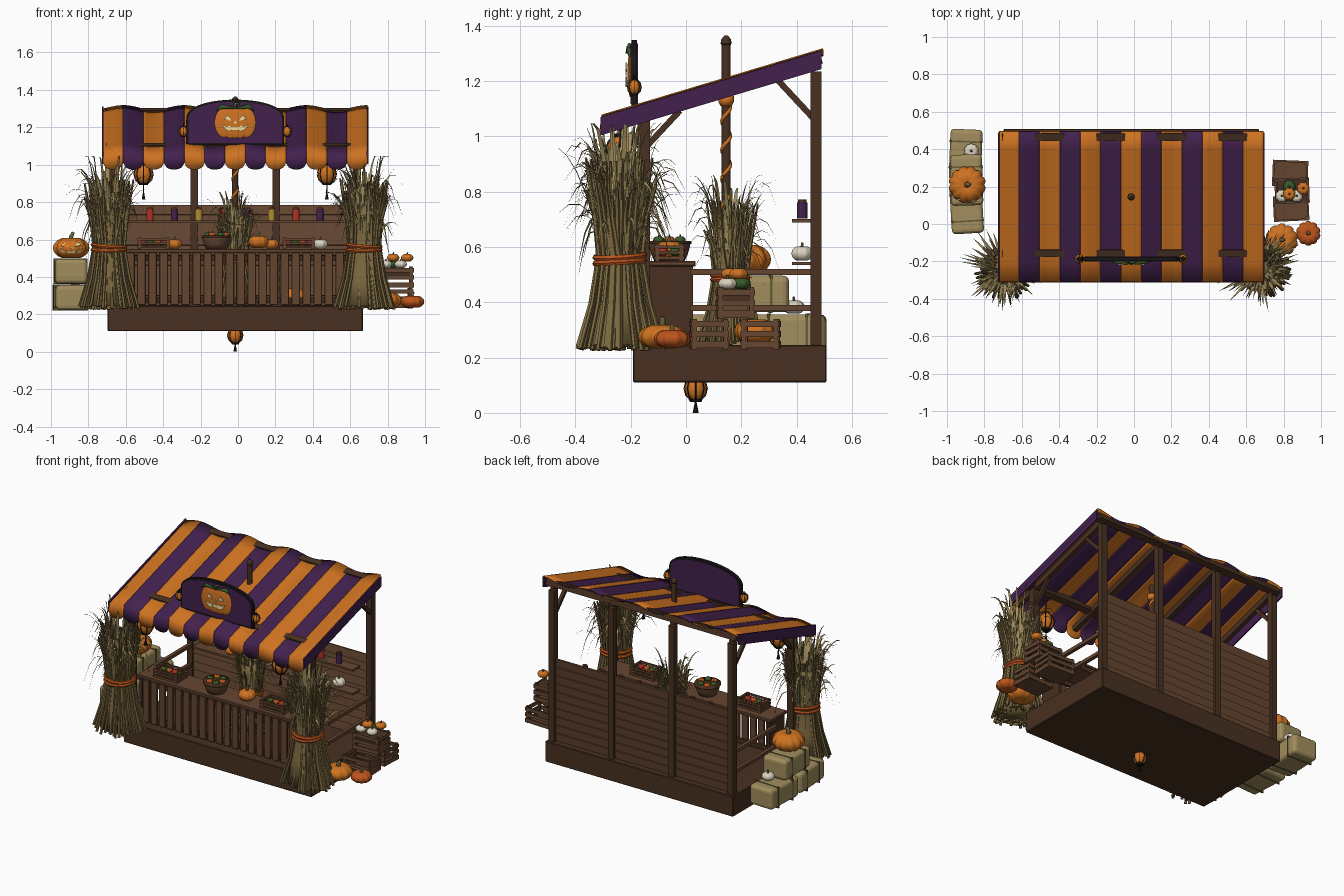
import bpy, bmesh, math, random
from mathutils import Matrix, Vector

if "Cube" in bpy.data.objects:
    bpy.data.objects.remove(bpy.data.objects["Cube"])
random.seed(7)
CX = -0.015
COL = dict(orange=(.62, .17, .015), purple=(.055, .015, .075), wood=(.13, .06, .03), dark=(.065, .03, .015),
           black=(.01, .008, .008), hay=(.36, .27, .11), straw=(.2, .14, .05), leaf=(.13, .11, .04),
           green=(.04, .1, .02), white=(.7, .65, .52), cream=(.9, .7, .35), red=(.45, .03, .02),
           deep=(.5, .09, .012), mustard=(.45, .28, .03))
MAT = {}
for k, c in COL.items():
    MAT[k] = bpy.data.materials.new(k)
    MAT[k].diffuse_color = (*c, 1)

def make(name, bm, mats, smooth=False, normals=True):
    if normals:
        bmesh.ops.recalc_face_normals(bm, faces=bm.faces)
    for f in bm.faces:
        f.smooth = smooth
    me = bpy.data.meshes.new(name)
    bm.to_mesh(me)
    bm.free()
    ob = bpy.data.objects.new(name, me)
    bpy.context.collection.objects.link(ob)
    for m in mats.split():
        me.materials.append(MAT[m])
    return ob

def boxes(name, mat, items, base=Matrix(), bevel=0, seg=1):
    """items: centre, size, optional x rotation"""
    bm = bmesh.new()
    for it in items:
        rx = it[6] if len(it) > 6 else 0
        bmesh.ops.create_cube(bm, size=1, matrix=base @ Matrix.Translation(it[:3])
                              @ Matrix.Rotation(rx, 4, 'X') @ Matrix.Diagonal((*it[3:6], 1)))
    ob = make(name, bm, mat)
    if bevel:
        b = ob.modifiers.new('bevel', 'BEVEL')
        b.width, b.segments = bevel, seg
    return ob

def tube(bm, pts, radii, n=5):
    rings = []
    for i, p in enumerate(pts):
        d = (Vector(pts[min(i + 1, len(pts) - 1)]) - Vector(pts[max(i - 1, 0)])).normalized()
        a = d.cross(Vector((1, 0, 0)) if abs(d.x) < .8 else Vector((0, 1, 0))).normalized()
        b = d.cross(a)
        rings.append([bm.verts.new(Vector(p) + radii[i] * (a * math.cos(t) + b * math.sin(t)))
                      for t in (2 * math.pi * k / n for k in range(n))])
    for r, s in zip(rings, rings[1:]):
        for k in range(n):
            bm.faces.new((r[k], r[(k + 1) % n], s[(k + 1) % n], s[k]))
    bm.faces.new(rings[0])
    bm.faces.new(rings[-1])

def tubes(name, mat, lst, n=8, smooth=True):
    bm = bmesh.new()
    for pts, radii in lst:
        tube(bm, pts, radii, n)
    return make(name, bm, mat, smooth)

def pumpkin(name, x, y, z, r, h, mat='orange', ribs=10):
    """z is the bottom, h the height"""
    bm = bmesh.new()
    bmesh.ops.create_uvsphere(bm, u_segments=ribs * 4, v_segments=12, radius=1)
    for v in bm.verts:
        q = math.hypot(v.co.x, v.co.y)
        k = 1 - .1 * (1 - abs(math.sin(ribs / 2 * math.atan2(v.co.y, v.co.x)))) ** 1.5
        dip = .3 * math.exp(-(q / .3) ** 2) * (1 if v.co.z > 0 else -1)
        v.co = Vector((x + v.co.x * r * k, y + v.co.y * r * k, z + h / 2 + (v.co.z - dip) * h / 2))
    make(name, bm, mat, True)
    tubes(name + '_stem', 'leaf', [([(x, y, z + h * .8), (x, y, z + h), (x + r * .12, y, z + h + r * .22)],
                                    [r * .2, r * .12, r * .1])], 6)

def face(name, x, y, z, rx, rz, curve, mat):
    """carved eyes, nose and grin on a rounded or flat front"""
    polys = [[(s * .18, .12), (s * .55, .2), (s * .36, .5)] for s in (-1, 1)] + [[(-.09, -.06), (.09, -.06), (0, .14)]]
    top = [(-.65, -.1), (-.4, -.24), (-.28, -.18), (-.2, -.28), (.2, -.28), (.28, -.18), (.4, -.24), (.65, -.1)]
    low = [(-.65, -.14), (-.46, -.44), (-.28, -.55), (-.14, -.46), (.14, -.46), (.28, -.55), (.46, -.44), (.65, -.14)]
    polys += [[top[i], top[i + 1], low[i + 1], low[i]] for i in range(7)]
    bm = bmesh.new()
    for p in polys:
        bm.faces.new([bm.verts.new((x + u * rx, y - curve * math.sqrt(1 - u * u - v * v), z + v * rz)) for u, v in p])
    ob = make(name, bm, mat)
    ob.modifiers.new('thick', 'SOLIDIFY').thickness = .006

def lantern(name, x, y, z, r, drop, top):
    bm = bmesh.new()
    bmesh.ops.create_uvsphere(bm, u_segments=16, v_segments=10, radius=r,
                              matrix=Matrix.Translation((x, y, z)) @ Matrix.Diagonal((.93, .93, 1.1, 1)))
    make(name + '_glass', bm, 'orange', True)
    parts = [([(x, y, z + s * r * .9), (x, y, z + s * r * 1.15)], [r * .6, r * .5]) for s in (-1, 1)]
    for k in range(8):
        a = k * math.pi / 4
        parts.append(([(x + math.cos(a) * r * math.cos(t), y + math.sin(a) * r * math.cos(t), z + 1.12 * r * math.sin(t))
                       for t in (-1.1, -.55, 0, .55, 1.1)], [r * .05] * 5))
    parts.append(([(x, y, z + r), (x, y, top)], [.003, .003]))
    if drop:
        parts.append(([(x, y, z - r), (x, y, z - drop + .035), (x, y, z - drop)], [.003, .004, .011]))
    tubes(name + '_frame', 'black', parts, 6, False)

def bundle(name, x, y, z0, s, stalks, leaves):
    R = random.uniform
    def at(a, r, z):
        return (x + r * s * math.cos(a), y + r * s * math.sin(a), z0 + z * s)
    lst = []
    for _ in range(stalks):
        a, f = R(0, 6.283), math.sqrt(R(.1, 1))
        b = a + R(-.3, .3)
        lst.append(([at(a, .165 * f, R(0, .02)), at(a, .115 * f, .17), at(a, .085 * f, .34),
                     at(b, .1 * f, .48), at(b, .135 * f, R(.55, .7))], [.0085 * s] * 4 + [.005 * s]))
    tubes(name + '_stalks', 'straw', lst, 5, False)
    tubes(name + '_core', 'straw', [([at(0, 0, z) for z in (.02, .17, .34, .5, .58)],
                                     [q * s for q in (.125, .095, .07, .08, .085)])], 12)
    bm = bmesh.new()
    for _ in range(leaves):
        a, r0, z = R(0, 6.283), R(.03, .09), R(.36, .6)
        reach, lift, w = R(.02, .17), R(.12, .3), R(.006, .011)
        droop = R(.0, .22) + reach * .6
        prev = None
        for i in range(6):
            t = i / 5
            c = Vector(at(a, r0 + reach * t ** 1.3, min(z + lift * 1.5 * t - droop * 1.2 * t ** 3, .82)))
            side = Vector((-math.sin(a), math.cos(a), .25)) * w * s * (1.05 - t ** 2)
            cur = [bm.verts.new(c - side), bm.verts.new(c + side)]
            if prev:
                bm.faces.new((prev[0], prev[1], cur[1], cur[0])).material_index = 0
            prev = cur
    for f in bm.faces:
        f.material_index = (f.index // 5) % 2
    make(name + '_leaves', bm, 'leaf hay', normals=False)
    for k in (0, .022):
        bpy.ops.mesh.primitive_torus_add(location=(x, y, z0 + (.32 + k) * s), major_radius=.088 * s, minor_radius=.011 * s,
                                         major_segments=24, minor_segments=6, rotation=(.06, k * 3, 0))
        bpy.context.object.name = name + '_tie'
        bpy.context.object.data.materials.append(MAT['deep'])

def crate(name, x, y, z, sx, sy, sz, rz=0):
    t, it = .01, [(0, 0, .008, sx, sy, .008)]
    for u in (-1, 1):
        it += [(u * (sx / 2 - .012), v * (sy / 2 - .012), sz / 2, .016, .016, sz) for v in (-1, 1)]
        for k in range(3):
            h = sz * (.17 + .33 * k)
            it += [(u * (sx - t) / 2, 0, h, t, sy, sz * .2), (0, u * (sy - t) / 2, h, sx, t, sz * .2)]
    boxes(name, 'wood', it, Matrix.Translation((x, y, z)) @ Matrix.Rotation(rz, 4, 'Z'))

# platform and frame
roof = lambda y: 1.065 + .3 * (y + .31)
SL = math.atan(.3)
boxes('platform', 'dark', [(CX, .158, .178, 1.365, .7, .135)], bevel=.004)
px = [CX + d for d in (-.65, -.22, .22, .65)]
boxes('back_posts', 'dark', [(x, .47, .735, .04, .04, 1.0) for x in px])
boxes('front_posts', 'dark', [(x, -.152, .67, .045, .045, .86) for x in (px[0], px[3])])
boxes('roof_beams', 'dark', [(CX, y, roof(y) - .022, 1.38, .04, .04, SL) for y in (.47, -.152)])
boxes('rafters', 'dark', [(x, .09, roof(.09) - .04, .028, .81, .035, SL) for x in px])
boxes('roof_braces', 'dark', [(x, y, z, .022, .022, .2, r) for x in (px[0], px[3])
                              for y, z, r in ((-.09, 1.02, -.75), (.4, 1.13, .75))])
boxes('side_rails', 'wood', [(x, .24, z, .022, .45, .022) for x in (px[0], px[3]) for z in (.38, .51)])
boxes('back_boards', 'wood', [(CX, .465, .272 + .054 * i, 1.3, .012, .053, -.14) for i in range(10)])

# counter with upright slats
boxes('counter_slats', 'wood', [(CX - .56 + 1.12 * i / 19, -.13, .39, .046, .014, .28) for i in range(20)], bevel=.003)
boxes('counter_frame', 'dark', [(CX + s * .6, -.052, .39, .02, .155, .29) for s in (-1, 1)]
      + [(CX, -.115, z, 1.2, .016, .03) for z in (.275, .5)])
boxes('counter_top', 'wood', [(CX, -.052, .54, 1.25, .172, .02)], bevel=.004)

# striped wavy canopy with a scalloped front edge
bm = bmesh.new()
W, N, SUB = 1.415, 13, 8
for s in range(N):
    cols = []
    for j in range(SUB + 1):
        x = CX - W / 2 + W * (s + j / SUB) / N
        wave = -.012 * math.cos(2 * math.pi * (x + .45) / .326)
        u = 2 * j / SUB - 1
        pr = [(.495 - .8 * k / 8, roof(.495 - .8 * k / 8) + wave) for k in range(9)]
        pr += [(-.311, 1.03 + wave * .5), (-.313, 1.01 - .036 * math.sqrt(1 - u * u))]
        cols.append([bm.verts.new((x, y, z)) for y, z in pr])
    for a, b in zip(cols, cols[1:]):
        for k in range(len(a) - 1):
            bm.faces.new((a[k], b[k], b[k + 1], a[k + 1])).material_index = s % 2
ob = make('canopy', bm, 'orange purple', True)
ob.modifiers.new('thick', 'SOLIDIFY').thickness = .005
bm = bmesh.new()
for s in (-1, 1):
    for x in (CX + s * .703, CX + s * .713):
        bm.faces.new([bm.verts.new((x, y, roof(y) + d)) for y, d in ((-.31, .005), (.49, .005), (.49, -.062), (-.31, -.062))])
    v = list(bm.verts)[-8:]
    for i in range(4):
        bm.faces.new((v[i], v[(i + 1) % 4], v[4 + (i + 1) % 4], v[4 + i]))
make('canopy_sides', bm, 'purple')

# arched sign with pumpkin emblem
def sign(name, mat, hw, z0, z1, rise, y0, y1):
    out = [(-hw, z0)] + [(-hw * math.cos(t), z1 + rise * math.sin(t) ** .8) for t in (math.pi * i / 24 for i in range(25))] + [(hw, z0)]
    bm = bmesh.new()
    f = bm.faces.new([bm.verts.new((CX + a, y0, b)) for a, b in out])
    ext = bmesh.ops.extrude_face_region(bm, geom=[f])['geom']
    bmesh.ops.translate(bm, vec=(0, y1 - y0, 0), verts=[g for g in ext if isinstance(g, bmesh.types.BMVert)])
    make(name, bm, mat)
sign('sign_rim', 'black', .262, 1.105, 1.24, .108, -.197, -.177)
sign('sign_board', 'purple', .25, 1.117, 1.24, .096, -.201, -.173)
bm = bmesh.new()
for dx, w in ((-.06, .05), (.06, .05), (-.025, .055), (.025, .055), (0, .05)):
    bmesh.ops.create_uvsphere(bm, u_segments=24, v_segments=12, radius=1, matrix=Matrix.Translation((CX + dx, -.2, 1.225))
                              @ Matrix.Diagonal((w, .008 + .004 * (abs(dx) < .05), .078 + .006 * (abs(dx) < .05), 1)))
make('sign_pumpkin', bm, 'orange', True)
face('sign_pumpkin_face', CX, -.213, 1.225, .11, .085, 0, 'cream')
tubes('sign_pumpkin_vine', 'green', [([(CX, -.205, 1.3), (CX, -.205, 1.325), (CX + .02, -.205, 1.33)], [.014, .01, .008]),
      ([(CX - .1, -.204, 1.29), (CX - .07, -.204, 1.31), (CX, -.204, 1.3), (CX + .07, -.204, 1.312), (CX + .1, -.204, 1.29)],
       [.003, .012, .004, .012, .003])], 6)
for i, s in enumerate((-1, 1)):
    lantern(f'sign_lantern_{i}', CX + s * .277, -.187, 1.178, .026, 0, 1.22)
    lantern(f'hanging_lantern_{i}', CX + s * .49, -.237, .95, .052, .135, 1.08)
lantern('lower_lantern', CX, .035, .088, .042, .088, .13)

# centre pole with spiral ribbon
tubes('pole', 'dark', [([(CX, .145, z) for z in (.245, 1.33, 1.335, 1.35, 1.365)], [.016, .016, .02, .018, .006])], 12, False)
tubes('pole_ribbon', 'orange', [([(CX + .014 * math.cos(t), .145 + .014 * math.sin(t), .25 + .0165 * t)
                                  for t in (i * .4 for i in range(133))], [.0075] * 133)], 6)
tubes('pole_collar', 'orange', [([(CX, .145, z) for z in (1.11, 1.125, 1.145)], [.02, .028, .028])], 12)

# corn stalk bundles
bundle('left_sheaf', -.69, -.24, .225, 1, 120, 150)
bundle('right_sheaf', .675, -.24, .225, 1, 120, 150)
bundle('middle_sheaf', CX, .16, .245, .75, 60, 110)

# hay bales with straps, carved pumpkin on top
for i, (x, y, z, r) in enumerate(((-.895, .085, .29, .06), (-.9, .37, .29, -.04), (-.895, .235, .43, .03))):
    M = Matrix.Translation((x, y, z)) @ Matrix.Rotation(r, 4, 'Z')
    boxes(f'hay_bale_{i}', 'hay', [(0, 0, 0, .172, .272, .132)], M, .022, 3)
    boxes(f'bale_straps_{i}', 'leaf', [(0, d, 0, .177, .009, .137) for d in (-.07, .07)], M)
pumpkin('carved_pumpkin', -.892, .21, .492, .1, .125, ribs=12)
face('carved_face', -.892, .21, .555, .095, .06, .101, 'cream')
pumpkin('white_gourd', -.87, .39, .355, .04, .055, 'white')

# crates and pumpkins at the right
crate('crate_front', .84, .083, .23, .19, .135, .11, .05)
crate('crate_back', .835, .27, .23, .19, .14, .11, -.04)
crate('crate_top', .845, .178, .34, .185, .135, .115, .04)
boxes('crate_fill', 'dark', [(.845, .178, .42, .16, .11, .05)])
for i, (x, y, c) in enumerate(((.79, .15, 'white'), (.83, .2, 'green'), (.87, .15, 'white'), (.905, .19, 'orange'), (.83, .16, 'orange'))):
    pumpkin(f'crate_gourd_{i}', x, y, .445 + .035 * (i > 2), .034, .045, c, 8)
pumpkin('ground_pumpkin_large', .79, -.085, .225, .088, .1)
pumpkin('ground_pumpkin_small', .932, -.05, .23, .066, .075, 'deep')

# counter goods
for n, x in (('left', -.45), ('right', .325)):
    crate(f'counter_crate_{n}', x, -.06, .55, .175, .11, .06)
    for i in range(8):
        pumpkin(f'apple_{n}_{i}', x - .06 + .04 * (i % 4), -.085 + .045 * (i // 4), .565, .02, .036, ('red', 'green', 'deep')[i % 3], 5)
tubes('basket', 'wood', [([(-.115, -.06, z) for z in (.55, .575, .6, .618)], [.055, .067, .074, .077])], 20)
tubes('basket_rim', 'dark', [([(-.115, -.06, z) for z in (.61, .622)], [.08, .08])], 20)
for i in range(6):
    pumpkin(f'basket_fruit_{i}', -.115 + .045 * math.cos(i * 1.05), -.06 + .045 * math.sin(i * 1.05), .61, .02, .03, ('deep', 'green')[i % 2], 5)
pumpkin('counter_pumpkin', .11, -.06, .55, .055, .075)

# back shelves with jars and little pumpkins
boxes('shelves', 'wood', [(CX, .42, .695, 1.16, .075, .012), (CX, .42, .54, 1.16, .075, .012)])
for i in range(8):
    x = -.47 + .13 * i
    tubes(f'jar_{i}', ('red', 'purple', 'mustard')[i % 3], [([(x, .42, .702), (x, .42, .76)], [.019, .019])], 12, False)
    tubes(f'jar_lid_{i}', 'dark', [([(x, .42, .76), (x, .42, .772)], [.015, .015])], 12, False)
    if i % 2:
        pumpkin(f'shelf_pumpkin_{i}', x, .42, .546, .04, .06, ('orange', 'white')[i // 2 % 2], 8)
pumpkin('floor_pumpkin', .3, .25, .245, .075, .1)

for m in bpy.data.materials:
    if m.users and not m.is_grease_pencil:
        m.use_nodes = True
        m.node_tree.nodes["Principled BSDF"].inputs["Base Color"].default_value = m.diffuse_color
